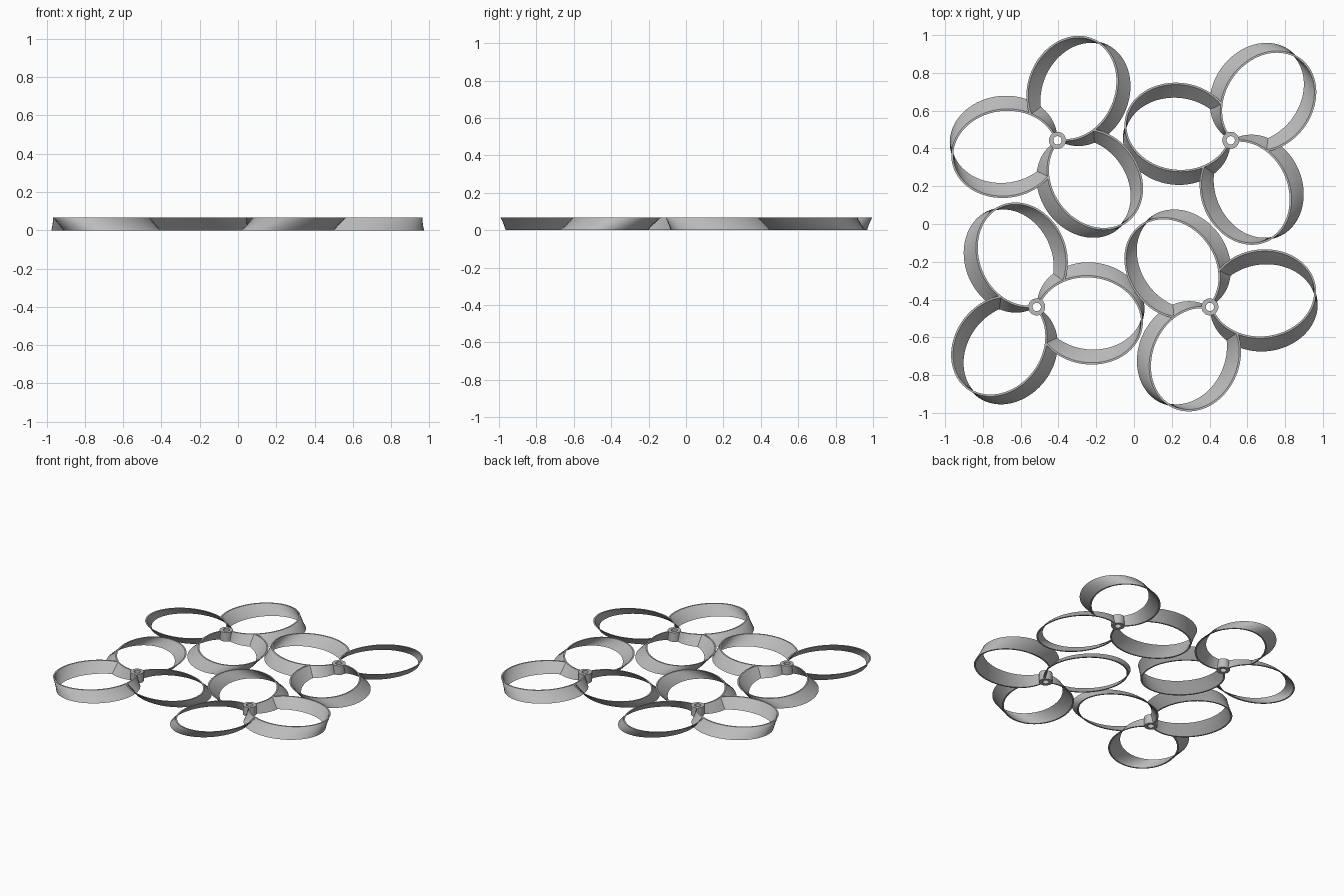
import bpy, bmesh, math

if "Cube" in bpy.data.objects:
    bpy.data.objects.remove(bpy.data.objects["Cube"])

HEIGHT = 0.067
CENTRE, LONG, SHORT = 0.284, 0.28, 0.23   # loop ellipse: distance from hub, semi-axes
LEAN = 0.035                              # sideways lean of the top and bottom rims
WALL = 0.005                              # half the wall thickness
STEPS = 110

grey = bpy.data.materials.new("grey_plastic")
grey.diffuse_color = (0.5, 0.5, 0.5, 1)
grey.use_nodes = True
grey.node_tree.nodes["Principled BSDF"].inputs["Base Color"].default_value = grey.diffuse_color


def rim_point(t, shift, grow=0.0):
    return (CENTRE + (LONG + grow) * math.cos(t), (SHORT + grow) * math.sin(t) + shift)


def turn(p, a):
    c, s = math.cos(a), math.sin(a)
    return (p[0] * c - p[1] * s, p[0] * s + p[1] * c)


def rim_range(shift):
    """Sweep from the hub wall around the tip to the wall of the next loop."""
    start = math.radians(140)
    while math.hypot(*rim_point(start, shift)) > 0.034:
        start += 0.002
    while math.hypot(*rim_point(start, shift)) < 0.034:
        start += 0.002
    end = math.radians(430)
    while True:
        u, v = turn(rim_point(end, shift), -math.radians(120))
        if ((u - CENTRE) / LONG) ** 2 + ((v - shift) / SHORT) ** 2 < 1 or end > 9:
            return start, end
        end += 0.002


def finish(bm, name):
    bmesh.ops.recalc_face_normals(bm, faces=bm.faces)
    mesh = bpy.data.meshes.new(name)
    bm.to_mesh(mesh)
    bm.free()
    mesh.materials.append(grey)
    obj = bpy.data.objects.new(name, mesh)
    bpy.context.collection.objects.link(obj)
    bpy.ops.object.select_all(action='DESELECT')
    obj.select_set(True)
    bpy.context.view_layer.objects.active = obj
    bpy.ops.object.shade_smooth_by_angle(angle=math.radians(35))


def sweep(bm, sections, closed):
    """Skin a list of four-point cross-sections."""
    rows = [[bm.verts.new(p) for p in sec] for sec in sections]
    count = len(rows)
    for i in range(count if closed else count - 1):
        a, b = rows[i], rows[(i + 1) % count]
        for k in range(4):
            j = (k + 1) % 4
            bm.faces.new((a[k], a[j], b[j], b[k]))
    if not closed:
        bm.faces.new(rows[0])
        bm.faces.new(rows[-1])


def loop_blade(name, hub, angle, flip):
    low, high = rim_range(-LEAN), rim_range(LEAN)
    sections = []
    for i in range(STEPS + 1):
        f = i / STEPS
        sec = []
        for (t0, t1), shift, z, grow in ((low, -LEAN, 0, -WALL), (low, -LEAN, 0, WALL),
                                         (high, LEAN, HEIGHT, WALL), (high, LEAN, HEIGHT, -WALL)):
            x, y = turn(rim_point(t0 + (t1 - t0) * f, shift, grow), angle)
            sec.append((hub[0] + x, hub[1] + y * flip, z))
        sections.append(sec)
    bm = bmesh.new()
    sweep(bm, sections, False)
    finish(bm, name)


def hub_ring(name, hub):
    sections = []
    for i in range(40):
        c, s = math.cos(math.tau * i / 40), math.sin(math.tau * i / 40)
        sections.append([(hub[0] + r * c, hub[1] + r * s, z) for r, z in
                         ((0.022, 0), (0.045, 0), (0.045, HEIGHT), (0.022, HEIGHT))])
    bm = bmesh.new()
    sweep(bm, sections, True)
    finish(bm, name)


# Four three-loop propellers: position, first loop angle, handedness
propellers = (("back_left", (-0.405, 0.443), 67, 1), ("front_right", (0.402, -0.439), 247, 1),
              ("back_right", (0.512, 0.443), 67, -1), ("front_left", (-0.515, -0.439), 247, -1))
for name, hub, angle, flip in propellers:
    hub_ring(name + "_hub", hub)
    for k in range(3):
        loop_blade(f"{name}_blade_{k + 1}", hub, math.radians(angle + 120 * k), flip)
